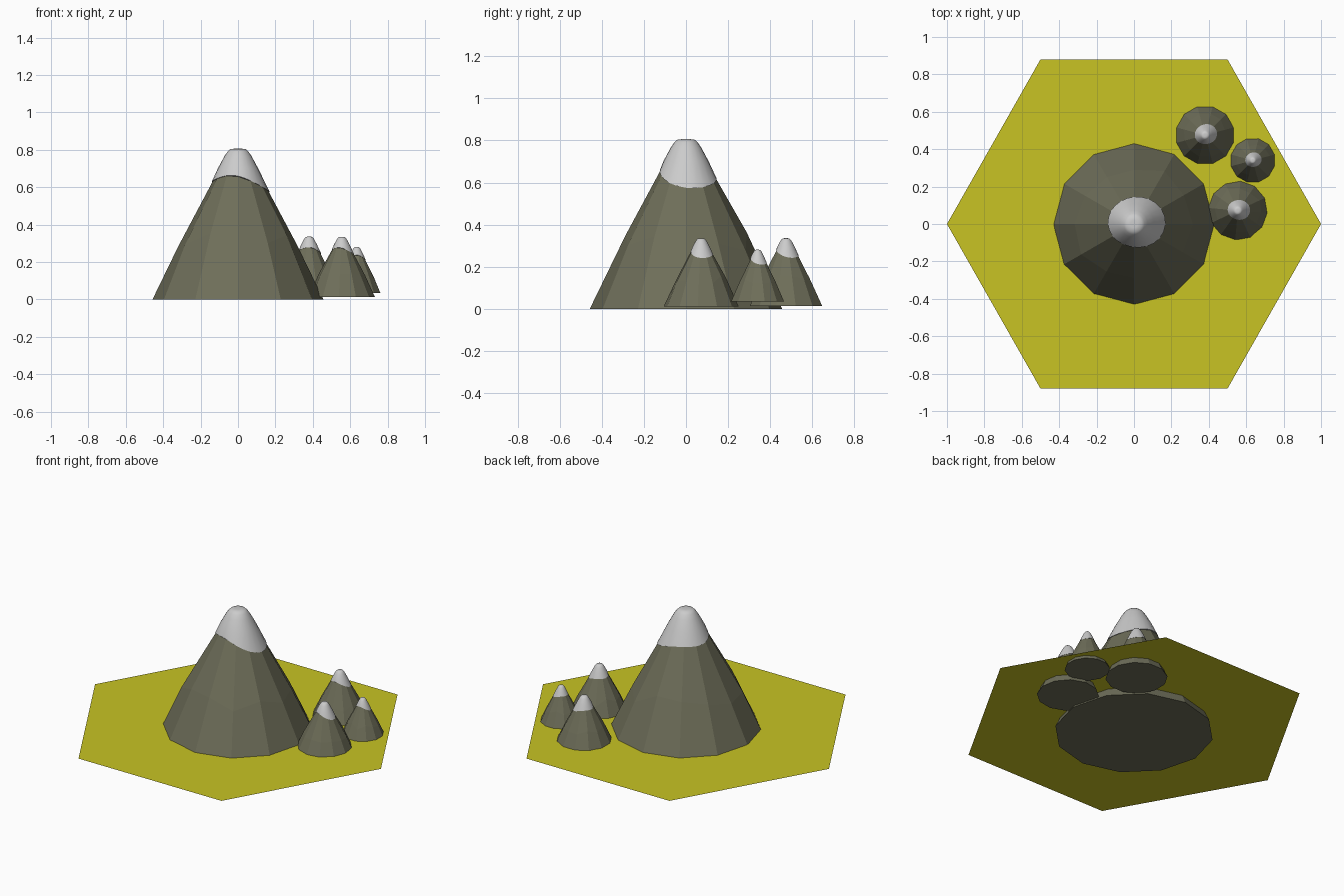
import bpy, bmesh, random
from math import sin, cos, pi, radians

if "Cube" in bpy.data.objects:
    bpy.data.objects.remove(bpy.data.objects["Cube"])

random.seed(4)


def material(name, rgb):
    m = bpy.data.materials.new(name)
    m.diffuse_color = (*rgb, 1)
    m.use_nodes = True
    m.node_tree.nodes["Principled BSDF"].inputs["Base Color"].default_value = m.diffuse_color
    return m


rock_mat = material("rock", (0.155, 0.155, 0.1))
grass_mat = material("grass", (0.58, 0.55, 0.017))


def snow_line(a):
    # wavy height of the lower snow edge around the peak
    return 0.621 - 0.0275 * cos(a) - 0.02 * sin(a) - 0.0185 * cos(2 * a)


def slope_radius(z):
    return 0.455 - 0.484 * z if z < 0.32 else 0.30 - 0.53 * (z - 0.32)


def loft(name, rings, mat=None):
    """Skin a stack of closed rings and cap both ends."""
    bm = bmesh.new()
    loops = [[bm.verts.new(p) for p in ring] for ring in rings]
    n = len(loops[0])
    for lo, hi in zip(loops, loops[1:]):
        for i in range(n):
            j = (i + 1) % n
            bm.faces.new((lo[i], lo[j], hi[j], hi[i]))
    bm.faces.new(loops[0][::-1])
    bm.faces.new(loops[-1])
    mesh = bpy.data.meshes.new(name)
    bm.to_mesh(mesh)
    bm.free()
    ob = bpy.data.objects.new(name, mesh)
    bpy.context.collection.objects.link(ob)
    if mat:
        mesh.materials.append(mat)
    return ob


def mountain(name, loc, width, height, turn):
    def pt(r, a, z):
        return (r * cos(a), r * sin(a), z)

    # twelve-sided faceted rock slope, uneven at mid height
    angles = [2 * pi * i / 12 for i in range(12)]
    mid = []
    for a in angles:
        z = 0.32 + random.uniform(-0.05, 0.05)
        mid.append(pt(slope_radius(z) + random.uniform(0, 0.014), a, z))
    top = [pt(slope_radius(snow_line(a) + 0.02), a, snow_line(a) + 0.02) for a in angles]
    rock = loft(name + "_rock", [[pt(0.457, a, 0) for a in angles], mid, top], rock_mat)

    # smooth rounded snow cap hugging the slope
    angles = [2 * pi * i / 24 for i in range(24)]
    edge = [pt(slope_radius(snow_line(a)) + 0.004, a, snow_line(a)) for a in angles]
    rings = [edge]
    for r, z in [(0.108, 0.70), (0.073, 0.765), (0.056, 0.79), (0.042, 0.803), (0.02, 0.806)]:
        rings.append([pt(r, a, z) for a in angles])
    snow = loft(name + "_snow_cap", rings)

    for ob in (rock, snow):
        ob.location = loc
        ob.scale = (width, width, height)
        ob.rotation_euler.z = radians(turn)
    bpy.ops.object.select_all(action='DESELECT')
    snow.select_set(True)
    bpy.context.view_layer.objects.active = snow
    bpy.ops.object.shade_smooth_by_angle(angle=radians(40))


# hexagonal ground sheet
bm = bmesh.new()
bm.faces.new([bm.verts.new((cos(i * pi / 3), 0.88 / 0.866 * sin(i * pi / 3), 0.058))
              for i in range(6)])
mesh = bpy.data.meshes.new("hex_ground")
bm.to_mesh(mesh)
bm.free()
mesh.materials.append(grass_mat)
bpy.context.collection.objects.link(bpy.data.objects.new("hex_ground", mesh))

# main peak and three foothills
mountain("main_peak", (0, 0, 0), 1, 1, 0)
mountain("back_hill", (0.38, 0.475, 0.013), 0.39, 0.4, 15)
mountain("side_hill", (0.635, 0.34, 0.035), 0.285, 0.305, 15)
mountain("front_hill", (0.555, 0.072, 0.012), 0.39, 0.4, -5)
